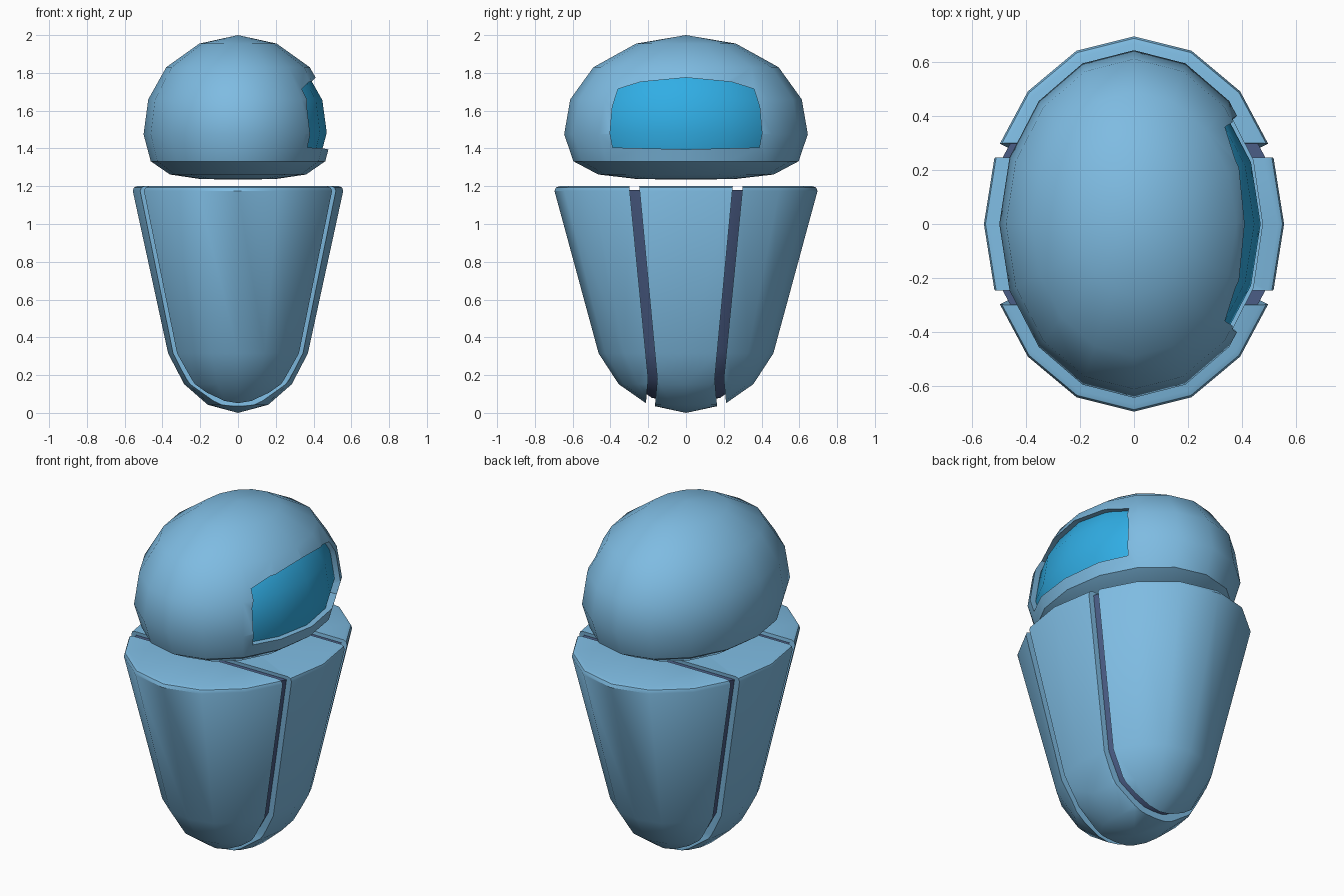
import bpy, bmesh, math

if "Cube" in bpy.data.objects:
    bpy.data.objects.remove(bpy.data.objects["Cube"])

SIDES = 16
Y_RATIO_BODY, Y_RATIO_HEAD = 1.25, 1.29


def material(name, rgb):
    m = bpy.data.materials.new(name)
    m.diffuse_color = (*rgb, 1)
    m.use_nodes = True
    m.node_tree.nodes["Principled BSDF"].inputs["Base Color"].default_value = m.diffuse_color
    return m


LIGHT = material("light_blue", (0.21, 0.50, 0.76))
NAVY = material("navy", (0.07, 0.11, 0.24))
TEAL = material("bright_blue", (0.03, 0.42, 0.78))


def new_object(name, bm, mat=None):
    bmesh.ops.recalc_face_normals(bm, faces=bm.faces)
    me = bpy.data.meshes.new(name)
    bm.to_mesh(me)
    bm.free()
    ob = bpy.data.objects.new(name, me)
    bpy.context.collection.objects.link(ob)
    if mat:
        me.materials.append(mat)
    return ob


def lathe(name, profile, y_ratio, mat):
    """Elliptical lathe; profile runs (x radius, z) from pole to pole."""
    bm = bmesh.new()
    rings = []
    for r, z in profile:
        if r == 0:
            rings.append([bm.verts.new((0, 0, z))] * SIDES)
        else:
            rings.append([bm.verts.new((r * math.sin(a), r * y_ratio * math.cos(a), z))
                          for a in (math.tau * i / SIDES for i in range(SIDES))])
    for lo, hi in zip(rings, rings[1:]):
        for i in range(SIDES):
            j = (i + 1) % SIDES
            bm.faces.new(list(dict.fromkeys((lo[i], lo[j], hi[j], hi[i]))))
    return new_object(name, bm, mat)


def prism(name, outline, x0, x1):
    """Extrude a (y, z) outline along x."""
    bm = bmesh.new()
    a = [bm.verts.new((x0, y, z)) for y, z in outline]
    b = [bm.verts.new((x1, y, z)) for y, z in outline]
    bm.faces.new(a)
    bm.faces.new(b)
    n = len(outline)
    for i in range(n):
        j = (i + 1) % n
        bm.faces.new((a[i], a[j], b[j], b[i]))
    return new_object(name, bm)


def cut(target, cutter):
    cutter.hide_render = True
    mod = target.modifiers.new("cut", 'BOOLEAN')
    mod.operation, mod.solver, mod.object = 'DIFFERENCE', 'EXACT', cutter
    activate(target)
    bpy.ops.object.modifier_apply(modifier=mod.name)
    bpy.data.objects.remove(cutter)


def activate(ob):
    bpy.ops.object.select_all(action='DESELECT')
    ob.select_set(True)
    bpy.context.view_layer.objects.active = ob


def smooth(ob, angle=35):
    activate(ob)
    bpy.ops.object.shade_smooth_by_angle(angle=math.radians(angle))


# Body panels: tapered cup split by two grooves
body = lathe("body_panels", [(0, 0), (0.16, 0.043), (0.285, 0.152), (0.37, 0.315),
                             (0.557, 1.175), (0.551, 1.193), (0.535, 1.2), (0, 1.2)],
             Y_RATIO_BODY, LIGHT)
for s in (-1, 1):
    groove = [(0.257, 1.3), (0.152, 0.18), (0.172, -0.05),
              (0.222, -0.05), (0.200, 0.18), (0.310, 1.3)]
    cut(body, prism("groove_cutter", [(s * y, z) for y, z in groove], -1, 1))
smooth(body)

# Dark core showing inside the grooves
core = lathe("body_core", [(0, 0.04), (0.145, 0.08), (0.26, 0.178), (0.34, 0.325),
                           (0.525, 1.18), (0, 1.18)], Y_RATIO_BODY, NAVY)
smooth(core)

# Head shell with a window on the right side
HEAD = [(0, 1.235), (0.2, 1.238), (0.36, 1.262), (0.462, 1.332), (0.5, 1.475),
        (0.475, 1.66), (0.38, 1.83), (0.205, 1.955), (0, 2.0)]
head = lathe("head_shell", HEAD, Y_RATIO_HEAD, LIGHT)
half = [(0.24, 1.752), (0.36, 1.715), (0.39, 1.62), (0.402, 1.48), (0.388, 1.405)]
window = [(0, 1.775)] + half + [(0, 1.395)] + [(-y, z) for y, z in reversed(half)]
cut(head, prism("window_cutter", window, 0.2, 1))
smooth(head)

# Inset visor surface inside the head
visor = lathe("visor", [(r * 0.94, 1.6 + (z - 1.6) * 0.93) for r, z in HEAD],
              Y_RATIO_HEAD * 0.985, TEAL)
smooth(visor)
